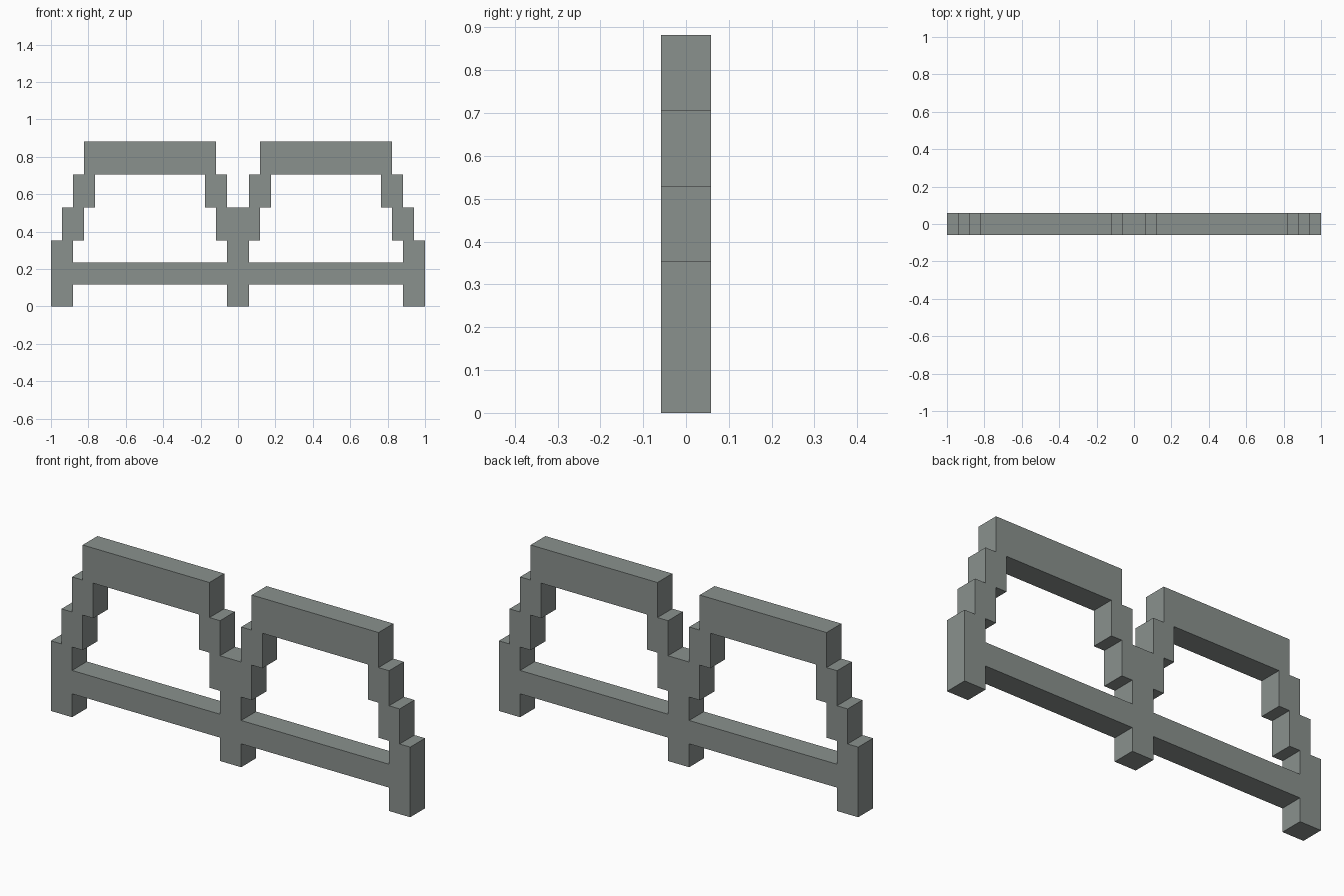
import bpy
import bmesh
from mathutils import Vector

cube = bpy.data.objects.get("Cube")
if cube:
    bpy.data.objects.remove(cube, do_unlink=True)

U = 1 / 17          # one step of the blocky design; the frame is 34 steps wide
HALF_DEPTH = U

# Right half of the stepped outline, from the middle foot round to the centre notch
half_outline = [(1, 0), (1, 2), (15, 2), (15, 0), (17, 0), (17, 6), (16, 6), (16, 9),
                (15, 9), (15, 12), (14, 12), (14, 15), (2, 15), (2, 12), (1, 12), (1, 9)]
# Stepped opening above the rail
opening = [(1, 4), (15, 4), (15, 6), (14, 6), (14, 9), (13, 9), (13, 12),
           (3, 12), (3, 9), (2, 9), (2, 6), (1, 6)]


def mirrored(points):
    return [(-x, z) for x, z in reversed(points)]


def add_loop(bm, points):
    verts = [bm.verts.new((x * U, -HALF_DEPTH, z * U)) for x, z in points]
    return [bm.edges.new((v, verts[(i + 1) % len(verts)])) for i, v in enumerate(verts)]


# Fill the profile around its two openings, then extrude it to depth
bm = bmesh.new()
edges = []
for loop in (half_outline + mirrored(half_outline), opening, mirrored(opening)):
    edges += add_loop(bm, loop)
bmesh.ops.triangle_fill(bm, edges=edges, use_beauty=True, normal=Vector((0, -1, 0)))
result = bmesh.ops.extrude_face_region(bm, geom=bm.faces[:], use_keep_orig=True)
moved = [g for g in result["geom"] if isinstance(g, bmesh.types.BMVert)]
bmesh.ops.translate(bm, verts=moved, vec=(0, 2 * HALF_DEPTH, 0))
bmesh.ops.recalc_face_normals(bm, faces=bm.faces[:])

mesh = bpy.data.meshes.new("stepped_double_arch_frame")
bm.to_mesh(mesh)
bm.free()
frame = bpy.data.objects.new("stepped_double_arch_frame", mesh)
bpy.context.collection.objects.link(frame)

# Single stone grey material
grey = bpy.data.materials.new("stone_grey")
grey.use_nodes = True
colour = (0.254, 0.283, 0.270, 1)
grey.diffuse_color = colour
grey.node_tree.nodes["Principled BSDF"].inputs["Base Color"].default_value = colour
mesh.materials.append(grey)
